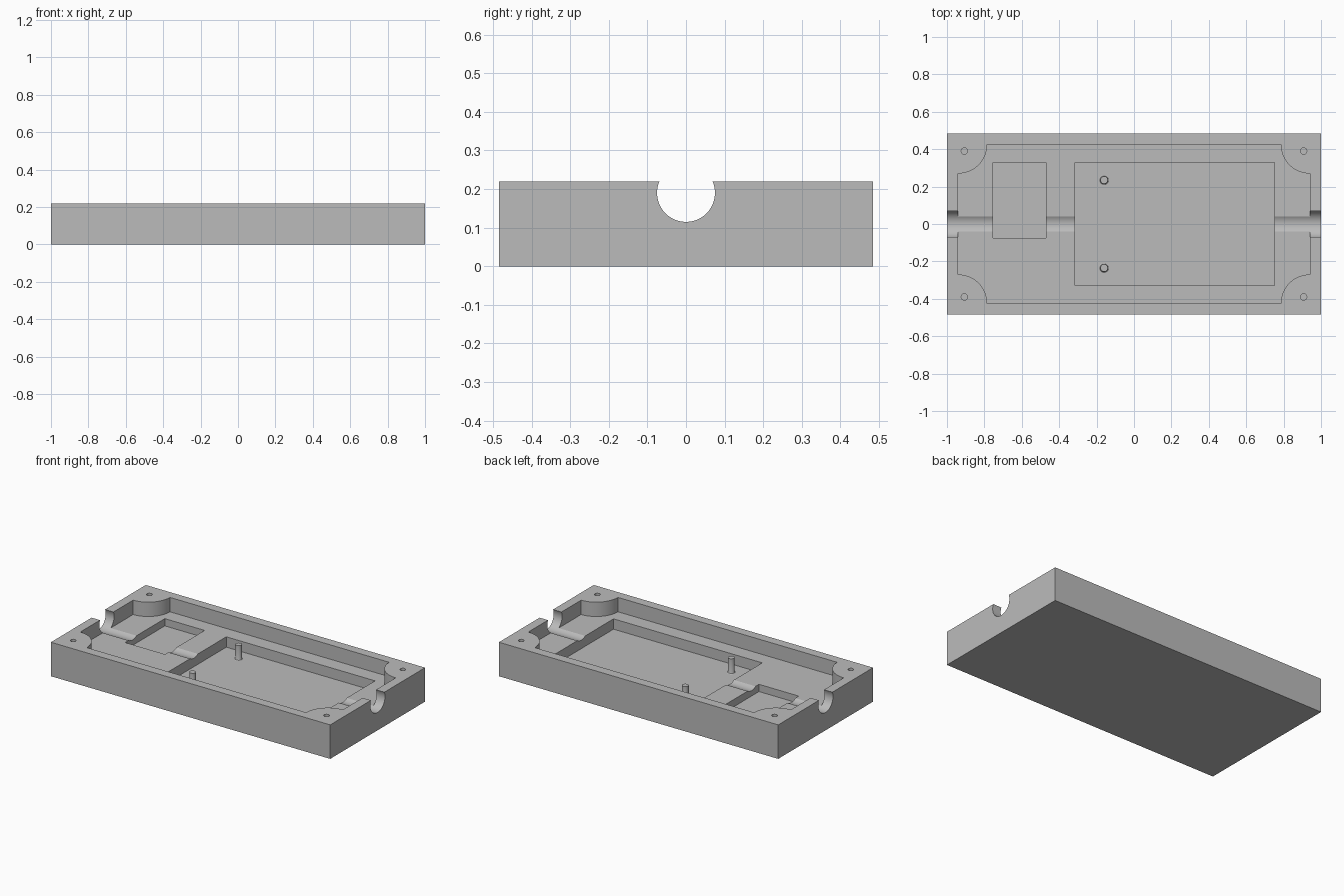
import bpy, bmesh, math

cube = bpy.data.objects.get("Cube")
if cube:
    bpy.data.objects.remove(cube, do_unlink=True)

L, W, H = 1.0, 0.485, 0.22      # half length, half width, height
FLOOR = 0.127                   # main cavity floor
DEEP = 0.06                     # board pocket floor

grey = bpy.data.materials.new("plain grey")
grey.use_nodes = True
COLOUR = (0.5, 0.5, 0.5, 1)
grey.diffuse_color = COLOUR
grey.node_tree.nodes["Principled BSDF"].inputs["Base Color"].default_value = COLOUR


def prism(name, points, z0, z1):
    """Extrude a flat outline from z0 up to z1."""
    bm = bmesh.new()
    face = bm.faces.new([bm.verts.new((x, y, z0)) for x, y in points])
    top = bmesh.ops.extrude_face_region(bm, geom=[face])["geom"]
    for v in top:
        if isinstance(v, bmesh.types.BMVert):
            v.co.z = z1
    bmesh.ops.recalc_face_normals(bm, faces=bm.faces)
    mesh = bpy.data.meshes.new(name)
    bm.to_mesh(mesh)
    bm.free()
    mesh.materials.append(grey)
    ob = bpy.data.objects.new(name, mesh)
    bpy.context.collection.objects.link(ob)
    return ob


def rect(x0, x1, y0, y1):
    return [(x0, y0), (x1, y0), (x1, y1), (x0, y1)]


def circle(cx, cy, r, n=32):
    return [(cx + r * math.cos(math.tau * i / n),
             cy + r * math.sin(math.tau * i / n)) for i in range(n)]


def cavity_outline(hx, hy, r, n=20):
    """Rectangle with a concave quarter circle bitten from each corner."""
    pts = []
    for sx, sy, start in ((1, 1, 270), (-1, 1, 0), (-1, -1, 90), (1, -1, 180)):
        for i in range(n + 1):
            a = math.radians(start - 90 * i / n)
            pts.append((sx * hx + r * math.cos(a), sy * hy + r * math.sin(a)))
    return pts


def smooth(ob):
    bpy.ops.object.select_all(action="DESELECT")
    ob.select_set(True)
    bpy.context.view_layer.objects.active = ob
    bpy.ops.object.shade_smooth_by_angle(angle=math.radians(30))


# Solid tray block
tray = prism("tray", rect(-L, L, -W, W), 0, H)

# Cavity with corner bosses, two pockets and four screw holes
cutters = [
    prism("cavity_cutter", cavity_outline(0.94, 0.425, 0.155), FLOOR, 0.3),
    prism("small_pocket_cutter", rect(-0.755, -0.47, -0.075, 0.33), 0.08, 0.2),
    prism("board_pocket_cutter", rect(-0.315, 0.75, -0.33, 0.33), DEEP, 0.19),
]
for sx in (-1, 1):
    for sy in (-1, 1):
        cutters.append(prism("screw_hole_cutter",
                             circle(sx * 0.907, sy * 0.39, 0.017, 24), 0.1, 0.3))

# Round cable channel running end to end
channel = prism("cable_channel_cutter", circle(0, 0, 0.075, 64), -1.1, 1.1)
channel.rotation_euler.y = math.pi / 2
channel.location.z = 0.19
cutters.append(channel)

for c in cutters:
    c.hide_render = True
    mod = tray.modifiers.new(c.name, "BOOLEAN")
    mod.operation = "DIFFERENCE"
    mod.solver = "EXACT"
    mod.object = c

# Bake the cuts and drop the cutters
bpy.context.view_layer.update()
deps = bpy.context.evaluated_depsgraph_get()
baked = bpy.data.meshes.new_from_object(tray.evaluated_get(deps))
tray.modifiers.clear()
tray.data = baked
for c in cutters:
    bpy.data.objects.remove(c, do_unlink=True)
smooth(tray)


# Locating pins with a flared foot, turned from a half profile
def pin(name, x, y):
    profile = [(0, DEEP - 0.01), (0.027, DEEP - 0.01), (0.027, DEEP),
               (0.022, DEEP + 0.003), (0.02, DEEP + 0.008),
               (0.02, 0.157), (0, 0.157)]
    bm = bmesh.new()
    verts = [bm.verts.new((r, 0, z)) for r, z in profile]
    edges = [bm.edges.new(pair) for pair in zip(verts, verts[1:])]
    bmesh.ops.spin(bm, geom=verts + edges, cent=(0, 0, 0), axis=(0, 0, 1),
                   angle=math.tau, steps=32)
    bmesh.ops.remove_doubles(bm, verts=bm.verts, dist=0.0001)
    bmesh.ops.recalc_face_normals(bm, faces=bm.faces)
    mesh = bpy.data.meshes.new(name)
    bm.to_mesh(mesh)
    bm.free()
    mesh.materials.append(grey)
    ob = bpy.data.objects.new(name, mesh)
    ob.location = (x, y, 0)
    bpy.context.collection.objects.link(ob)
    smooth(ob)


pin("front_pin", -0.16, -0.235)
pin("back_pin", -0.16, 0.235)
